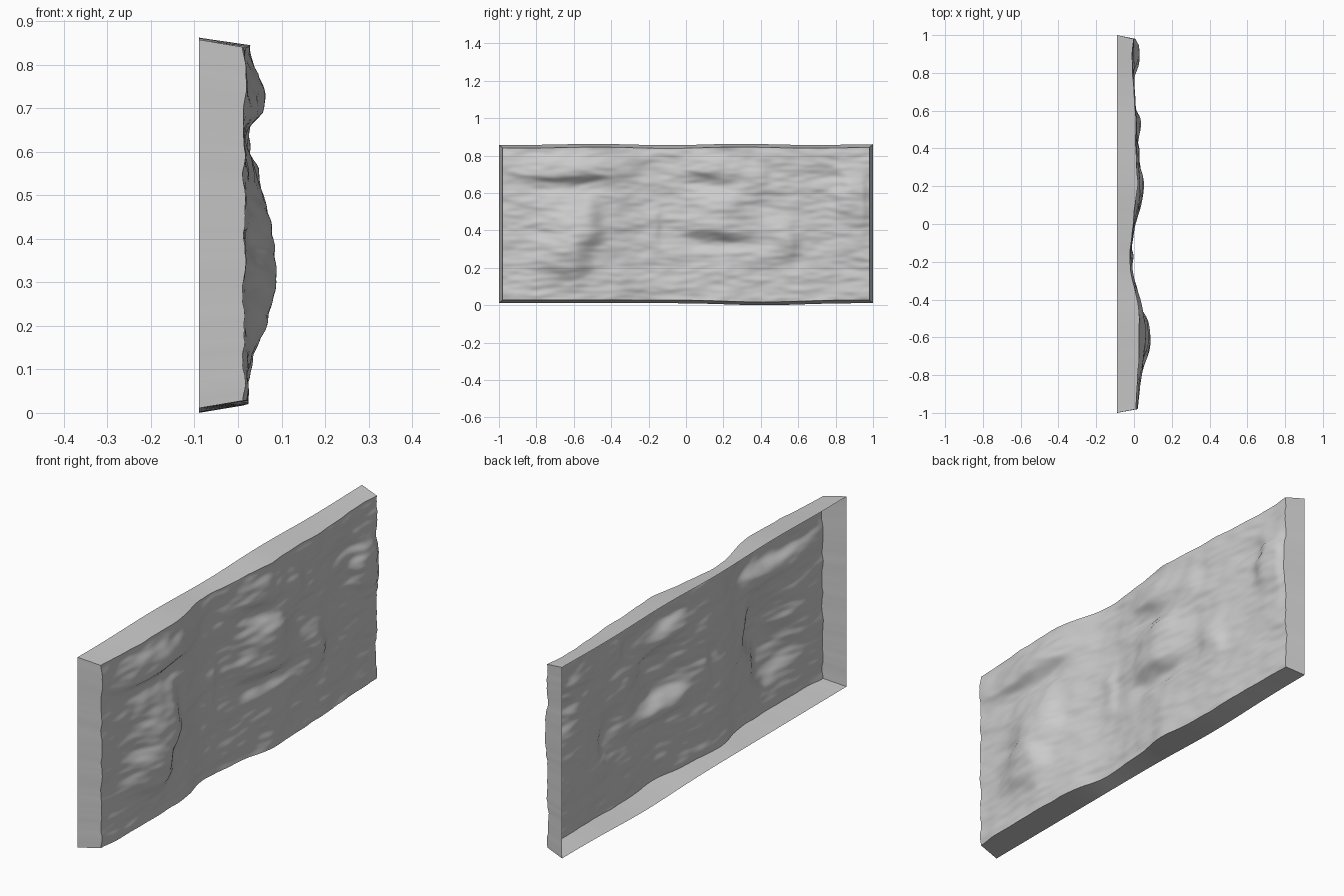
import bpy, bmesh, math
from mathutils import Vector, noise

if "Cube" in bpy.data.objects:
    bpy.data.objects.remove(bpy.data.objects["Cube"])

NY, NZ = 180, 90
BACK = -0.09          # open back plane
INSET = 0.02          # the rim flares outward toward the back

# slow in-and-out bend of the panel along its length: x at evenly spaced y
BEND = [.013, .020, .024, .014, -.018, -.005, .017, .013, .006, -.004, -.004]

# rock bulges and hollows: y, z, height, spread toward -y, +y, down, up
BULGES = [
    (-.54, .42, .050, .20, .085, .11, .14),
    (-.60, .28, .048, .18, .07, .14, .10),
    (-.62, .71, .036, .24, .24, .030, .09),
    (-.62, .63, -.012, .24, .20, .03, .03),
    (.16, .42, .034, .17, .18, .045, .10),
    (.17, .32, -.022, .16, .17, .03, .045),
    (.12, .72, .020, .14, .14, .03, .07),
    (.14, .64, -.010, .14, .12, .02, .03),
    (.22, .56, .026, .18, .09, .07, .05),
    (.40, .68, .014, .12, .05, .05, .07),
    (.54, .35, .028, .10, .055, .09, .09),
    (.60, .23, -.008, .09, .09, .03, .03),
    (.43, .50, -.008, .06, .10, .05, .05),
    (.88, .60, .034, .07, .14, .18, .10),
    (.72, .70, -.010, .12, .10, .03, .03),
    (-.17, .42, .012, .05, .03, .10, .10),
]


def bend(y):
    # smooth interpolation through the bend points
    f = min(max((y + 1) * 5, 0), 9.999)
    i, t = int(f), f % 1
    a, b, c, d = (BEND[min(max(k, 0), 10)] for k in (i - 1, i, i + 1, i + 2))
    return .5 * (2 * b + (c - a) * t + (2 * a - 5 * b + 4 * c - d) * t * t
                 + (3 * b - a - 3 * c + d) * t ** 3)


def bulge(y, z, b):
    cy, cz, h, l, r, d, u = b
    dy = (y - cy) / (l if y < cy else r)
    dz = (z - cz) / (d if z < cz else u)
    return h * math.exp(-(dy * dy + dz * dz) ** 1.2)


def relief(y, z):
    # warp the bulges for ragged outlines, fade them at the rim, add strata
    wy = y + .04 * noise.noise(Vector((y * 4, z * 11, 3.1)))
    wz = z + .015 * noise.noise(Vector((y * 6, z * 8, 8.4)))
    fade = max(0, min(1, (1 - abs(y)) / .06 + .1, (.86 - z) / .08, z / .08))
    x = bend(y) + fade * sum(bulge(wy, wz, b) for b in BULGES)
    x += .008 * noise.noise(Vector((y * 5, z * 14, 1.7)))
    x += .005 * noise.noise(Vector((y * 12, z * 40, 5.2)))
    return x


def top(y):
    return .862 + .004 * math.cos((y + .5) * math.tau / .8) * (1 - .5 * abs(y))


def bottom(y):
    return .014 - .011 * math.exp(-((y - .42) / .28) ** 2)


# rock face: displaced grid
bm = bmesh.new()
grid, rim_pos = [], {}
for i in range(NY + 1):
    v = i / NY * 2 - 1
    col = []
    for j in range(NZ + 1):
        t = j / NZ
        y = v * (1 - INSET)
        lo, hi = bottom(v), top(v)
        z = lo + INSET - .003 + (hi - lo - 2 * INSET + .006) * t
        vert = bm.verts.new((relief(y, z), y, z))
        rim_pos[vert] = (BACK, v, lo + (hi - lo) * t)
        col.append(vert)
    grid.append(col)
for i in range(NY):
    for j in range(NZ):
        bm.faces.new((grid[i][j], grid[i + 1][j], grid[i + 1][j + 1], grid[i][j + 1]))

# flared rim running back to the open rear
loop = ([grid[i][0] for i in range(NY)] + [grid[NY][j] for j in range(NZ)]
        + [grid[i][NZ] for i in range(NY, 0, -1)] + [grid[0][j] for j in range(NZ, 0, -1)])
back = [bm.verts.new(rim_pos[v]) for v in loop]
for k in range(len(loop)):
    n = (k + 1) % len(loop)
    bm.faces.new((loop[n], loop[k], back[k], back[n]))

# stand exactly on the ground
low = min(v.co.z for v in bm.verts)
bmesh.ops.translate(bm, verts=bm.verts, vec=(0, 0, -low))
mesh = bpy.data.meshes.new("rock_panel")
bm.to_mesh(mesh)
bm.free()
panel = bpy.data.objects.new("rock_panel", mesh)
bpy.context.collection.objects.link(panel)
bpy.context.view_layer.objects.active = panel
panel.select_set(True)
bpy.ops.object.shade_smooth_by_angle(angle=math.radians(40))
